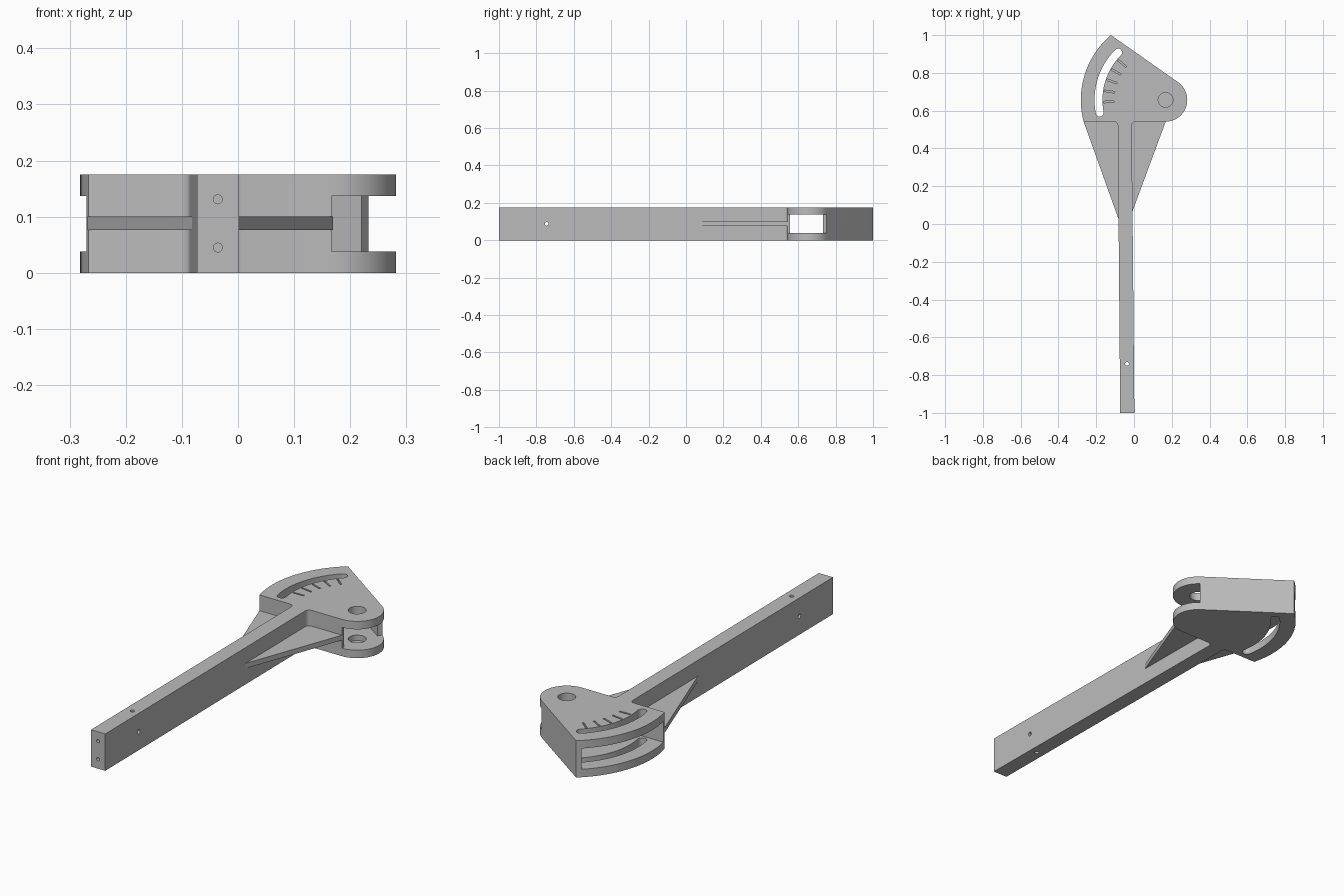
import bpy, bmesh
from math import sin, cos, radians, pi, atan2, acos, hypot, degrees
from mathutils import Vector, Matrix

cube = bpy.data.objects.get("Cube")
if cube:
    bpy.data.objects.remove(cube, do_unlink=True)

# Main dimensions
H = 0.175                       # full height
PLATE = 0.038                   # thickness of each head plate
PIVOT = Vector((0.167, 0.657))
BOSS_R, SECTOR_R = 0.115, 0.45
HEAD_Y = 0.542                  # front edge of the head
FILLET = 0.02
BAR_L, BAR_R = -0.086, -0.012   # bar sides where it meets the head

grey = bpy.data.materials.new("plain_grey")
grey.use_nodes = True
grey.diffuse_color = (0.5, 0.5, 0.5, 1)
grey.node_tree.nodes["Principled BSDF"].inputs["Base Color"].default_value = (0.5, 0.5, 0.5, 1)


def arc(center, r, a0, a1, n):
    """Points on an arc, angles in degrees."""
    return [(center[0] + r * cos(radians(a0 + (a1 - a0) * i / n)),
             center[1] + r * sin(radians(a0 + (a1 - a0) * i / n))) for i in range(n + 1)]


def prism(name, points, z0, z1):
    """Extrude a flat outline upward."""
    bm = bmesh.new()
    face = bm.faces.new([bm.verts.new((x, y, z0)) for x, y in points])
    top = bmesh.ops.extrude_face_region(bm, geom=[face])["geom"]
    bmesh.ops.translate(bm, vec=(0, 0, z1 - z0),
                        verts=[v for v in top if isinstance(v, bmesh.types.BMVert)])
    bmesh.ops.recalc_face_normals(bm, faces=bm.faces)
    mesh = bpy.data.meshes.new(name)
    bm.to_mesh(mesh)
    bm.free()
    mesh.materials.append(grey)
    obj = bpy.data.objects.new(name, mesh)
    bpy.context.collection.objects.link(obj)
    return obj


def drill(name, center, r, length, axis):
    """Cylinder cutter centred on a point, along x, y or z."""
    obj = prism(name, arc((0, 0), r, 0, 337.5, 15), -length / 2, length / 2)
    turn = {"x": Matrix.Rotation(pi / 2, 4, "Y"), "y": Matrix.Rotation(pi / 2, 4, "X"),
            "z": Matrix.Identity(4)}[axis]
    obj.data.transform(Matrix.Translation(center) @ turn)
    return obj


def cut(target, cutters):
    """Subtract the cutters and remove them."""
    bpy.ops.object.select_all(action="DESELECT")
    target.select_set(True)
    bpy.context.view_layer.objects.active = target
    for cutter in cutters:
        cutter.hide_render = True
        mod = target.modifiers.new("cut", "BOOLEAN")
        mod.operation, mod.solver, mod.object = "DIFFERENCE", "EXACT", cutter
        bpy.ops.object.modifier_apply(modifier=mod.name)
        bpy.data.objects.remove(cutter, do_unlink=True)
    bpy.ops.object.shade_smooth_by_angle(angle=radians(30))


# Head outline: pivot boss, sector arc, filleted neck
apex = Vector((-0.122, 1.0))
to_apex = apex - PIVOT
apex_angle = degrees(atan2(to_apex.y, to_apex.x))
tangent_angle = apex_angle - degrees(acos(BOSS_R / to_apex.length))
low_angle = 180 + degrees(atan2(0.115, 0.435))
outline = arc(PIVOT, BOSS_R, -90, tangent_angle, 24)
outline += arc(PIVOT, to_apex.length, apex_angle, low_angle, 28)
outline += arc((BAR_L - FILLET, HEAD_Y - FILLET), FILLET, 90, 0, 6)
outline += arc((BAR_R + FILLET, HEAD_Y - FILLET), FILLET, 180, 90, 6)
head = prism("head", outline, 0, H)

# Cavity between the plates, leaving a front wall and a slanted back wall
normal = Vector((cos(radians(tangent_angle)), sin(radians(tangent_angle))))
along = Vector((normal.y, -normal.x))
tangent = PIVOT + normal * BOSS_R
inner = tangent - normal * 0.023
far_end = inner - along * 0.85
cavity = prism("cavity_cutter", [
    (-0.6, 0.556), (PIVOT.x, 0.556), (PIVOT.x, 0.4), (0.5, 0.4),
    tuple(tangent + normal * 0.2 + along * 0.1), tuple(tangent + normal * 0.2),
    tuple(inner), tuple(far_end)], PLATE, H - PLATE)

# Curved slot through both plates
S0, S1, SR, SW = 135, 191, 0.355, 0.021


def on_slot(a):
    return (PIVOT.x + SR * cos(radians(a)), PIVOT.y + SR * sin(radians(a)))


slot = prism("slot_cutter",
             arc(PIVOT, SR + SW, S0, S1, 24) + arc(on_slot(S1), SW, S1, S1 + 180, 8)[1:]
             + arc(PIVOT, SR - SW, S1, S0, 24)[1:]
             + arc(on_slot(S0), SW, S0 - 180, S0, 8)[1:-1], -0.1, H + 0.1)

# Pivot hole: through the upper plate, blind in the lower one
pivot_hole = prism("pivot_cutter", arc(PIVOT, 0.039, 0, 348.75, 31), 0.012, H + 0.1)

# Engraved scale marks beside the slot
ticks = []
for i in range(5):
    a = radians(140 + i * 10.5)
    out, side = Vector((cos(a), sin(a))), Vector((-sin(a), cos(a))) * 0.004
    p, q = PIVOT + out * 0.272, PIVOT + out * 0.328
    ticks.append(prism("tick_cutter", [tuple(v) for v in (p - side, q - side, q + side, p + side)],
                       H - 0.012, H + 0.05))
cut(head, [cavity, slot, pivot_hole] + ticks)

# Long handle bar, slightly slanted, with cross holes and end holes
bar = prism("handle_bar", [(-0.073, -1), (0.002, -1), (BAR_R, HEAD_Y - FILLET),
                           (BAR_L, HEAD_Y - FILLET)], 0, H)
cut(bar, [drill("hole_cutter", (-0.037, -0.74, H / 2), 0.01, 0.5, "z"),
          drill("hole_cutter", (-0.037, -0.745, H / 2), 0.01, 0.5, "x")]
    + [drill("hole_cutter", (-0.036, -1, z), 0.008, 0.3, "y") for z in (0.045, 0.131)])

# Thin triangular webs bracing the head against the bar
prism("left_web", [(BAR_R - 0.01, 0.03), (PIVOT.x + 0.002, HEAD_Y + 0.003),
                   (BAR_R - 0.01, HEAD_Y + 0.003)], 0.076, 0.1)
prism("right_web", [(BAR_L + 0.01, 0.01), (BAR_L + 0.01, HEAD_Y + 0.003),
                    (-0.268, HEAD_Y + 0.003)], 0.076, 0.1)
